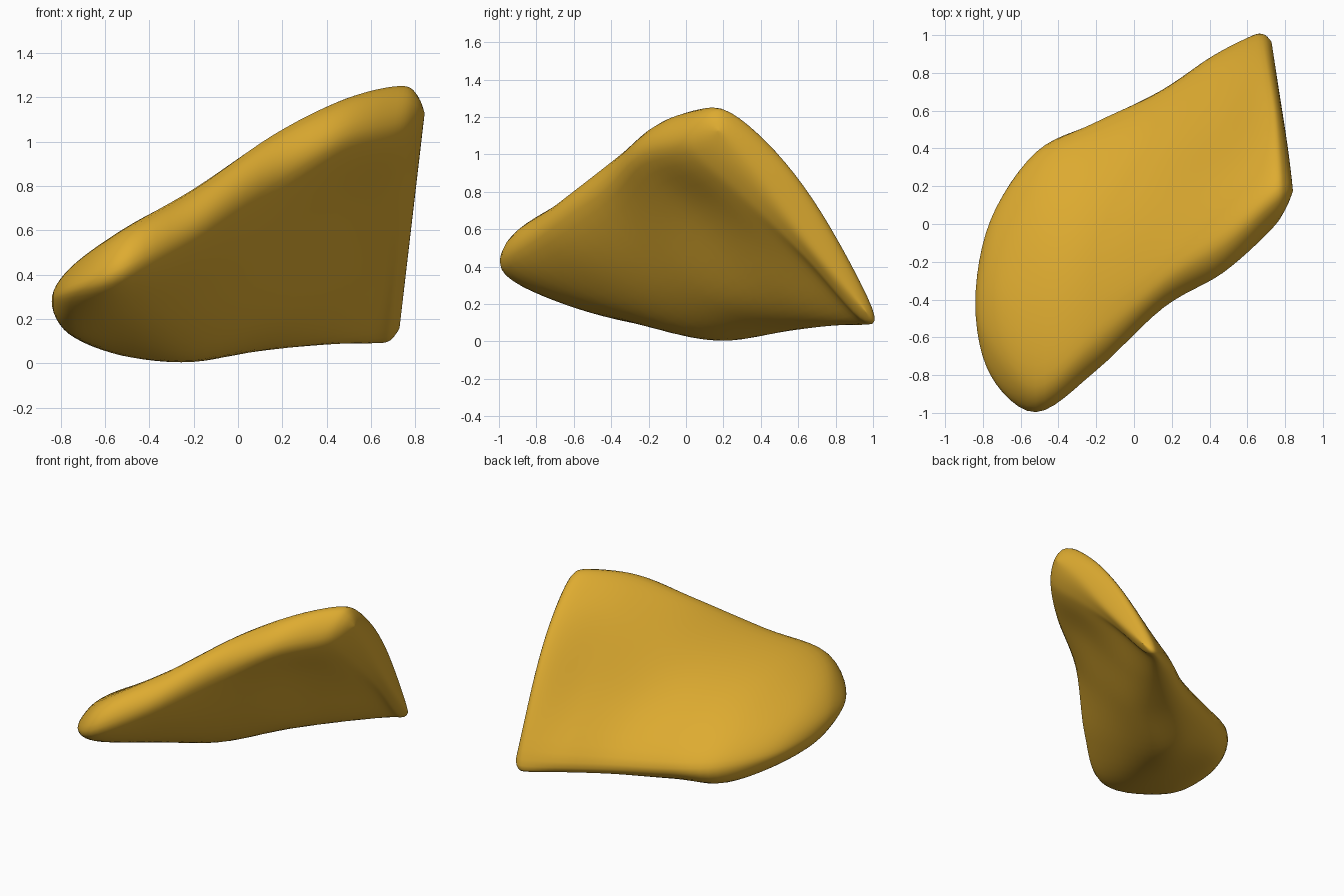
import bpy
import bmesh
from mathutils import Vector

default_cube = bpy.data.objects.get("Cube")
if default_cube:
    bpy.data.objects.remove(default_cube, do_unlink=True)

STEPS = 6

# Cross-sections across the slab: x station, then (y, z) pairs in hundredths,
# running front rim, ridge, upper face, back rim, bottom, under face.
# The last section is folded flat into a line: the rounded edge of the tall end.
SECTIONS = [
    (-76, (-80, 33, -64, 42, -38, 41, -12, 33, 2, 22, -10, 14, -38, 14, -64, 22)),
    (-52, (-99, 40, -86, 59, -45, 57, 5, 42, 37, 20, 25, 4, -20, 8, -70, 23)),
    (-20, (-77, 56, -60, 78, -22, 70, 22, 46, 54, 17, 34, 2, 2, 4, -40, 27)),
    (15, (-44, 80, -28, 103, 5, 87, 38, 52, 70, 17, 55, 6, 20, 17, -12, 44)),
    (44, (-26, 98, -8, 119, 22, 105, 55, 61, 88, 18, 74, 9, 44, 28, 6, 67)),
    (66, (-5, 104, 13, 125, 40, 108, 70, 69, 98, 18, 91, 11, 62, 40, 24, 75)),
    (74, (7, 106, 18, 121, 45, 101, 71, 68, 99, 18, 93, 13, 64, 46, 32, 80)),
    (78, (20, 110, 20, 110, 40, 88, 66, 54, 93, 20, 93, 20, 66, 54, 40, 88)),
]
LEFT_POLE = (-84, -42, 28)


def place(x, y, z):
    """Turn hundredths into a point, leaning the tall end outward with height."""
    p = Vector((x, y, z)) / 100
    if p.x > 0:
        p.x *= 1 + 0.15 * (p.z - 0.6)
    return p


def spline(a, b, c, d, t):
    """Smooth interpolation from b to c."""
    return 0.5 * (2 * b + (c - a) * t + (2 * a - 5 * b + 4 * c - d) * t * t
                  + (3 * b - a - 3 * c + d) * t * t * t)


def smooth_loop(ring):
    """Refine a closed ring of points."""
    n = len(ring)
    return [spline(ring[i - 1], ring[i], ring[(i + 1) % n], ring[(i + 2) % n], k / STEPS)
            for i in range(n) for k in range(STEPS)]


def opposite(ring):
    """The ring turned half way round, to carry the surface over the pole."""
    half = len(ring) // 2
    return ring[half:] + ring[:half]


def flipped(ring):
    """The ring with upper and under sides swapped, to carry it round the edge."""
    return [ring[(STEPS - j) % len(ring)] for j in range(len(ring))]


# Control rings, with a pole at the low end and a rounded edge at the tall end
rings = [smooth_loop([place(x, y, z) for y, z in zip(yz[::2], yz[1::2])])
         for x, yz in SECTIONS]
count = len(rings[0])
rings.insert(0, [place(*LEFT_POLE)] * count)
padded = [opposite(rings[1])] + rings + [flipped(rings[-2])]

# Refined rings along the length
skin = []
for i in range(1, len(padded) - 2):
    for k in range(STEPS):
        skin.append([spline(*corners, k / STEPS) for corners in zip(*padded[i - 1:i + 3])])
skin.append(rings[-1])

# Skin the rings with quads
bm = bmesh.new()
grid = [[bm.verts.new(p) for p in ring] for ring in skin]
for ring, following in zip(grid, grid[1:]):
    for j in range(count):
        n = (j + 1) % count
        bm.faces.new((ring[j], ring[n], following[n], following[j]))
bmesh.ops.remove_doubles(bm, verts=bm.verts, dist=0.0001)
bmesh.ops.recalc_face_normals(bm, faces=bm.faces)
for face in bm.faces:
    face.smooth = True
mesh = bpy.data.meshes.new("slab_body")
bm.to_mesh(mesh)
bm.free()
body = bpy.data.objects.new("slab_body", mesh)
bpy.context.collection.objects.link(body)

# Golden ochre colour
ochre = bpy.data.materials.new("golden_ochre")
ochre.use_nodes = True
colour = (0.73, 0.41, 0.03, 1)
ochre.diffuse_color = colour
ochre.node_tree.nodes["Principled BSDF"].inputs["Base Color"].default_value = colour
mesh.materials.append(ochre)
